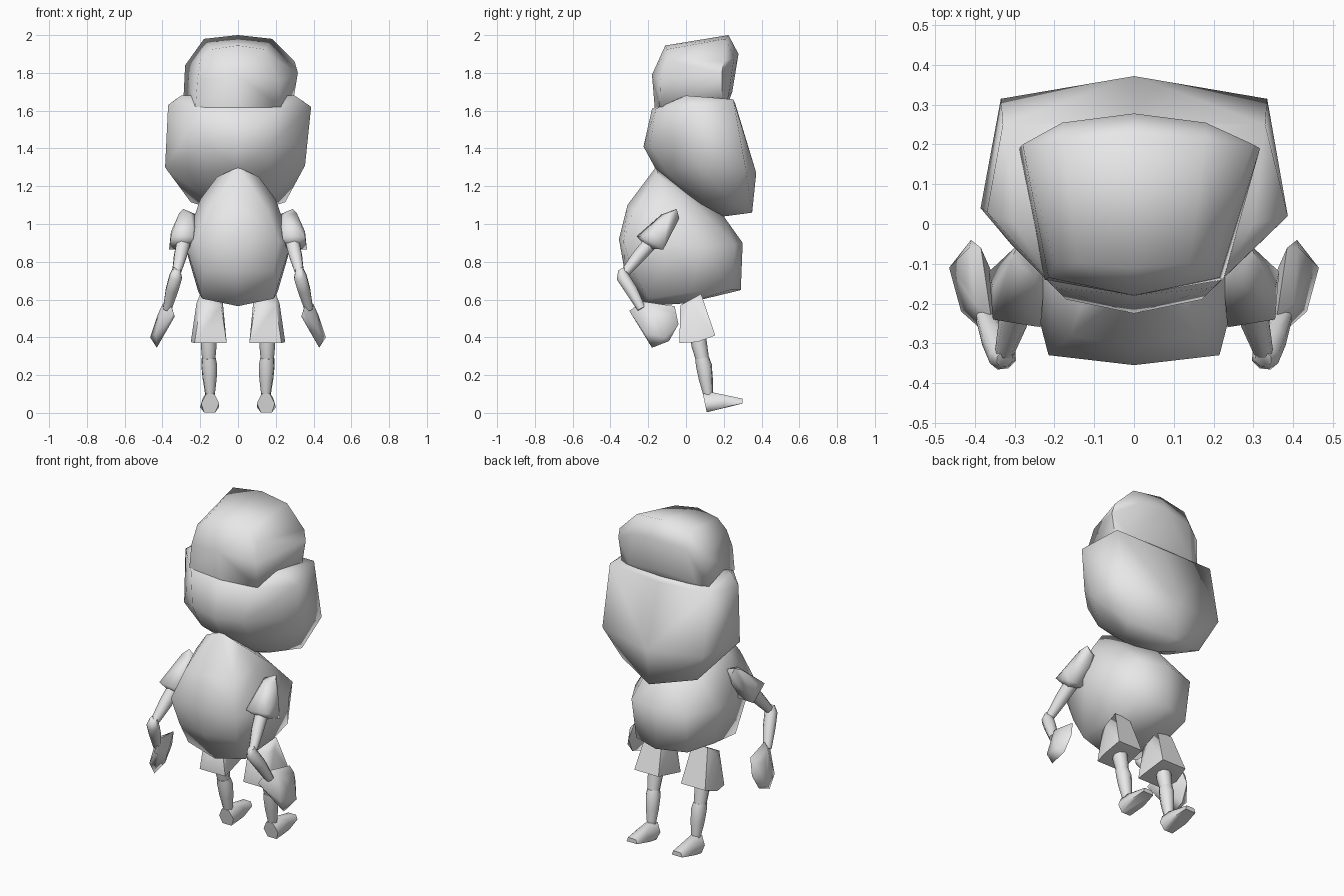
import bpy
import bmesh
import math
from mathutils import Vector

# Remove the default object
default_object = bpy.data.objects.get("Cube")
if default_object:
    bpy.data.objects.remove(default_object, do_unlink=True)

# Single plain grey
grey = bpy.data.materials.new("light_grey")
grey.use_nodes = True
grey.diffuse_color = (.8, .8, .8, 1)
grey.node_tree.nodes["Principled BSDF"].inputs["Base Color"].default_value = (.8, .8, .8, 1)


def finish(name, bm, crease_degrees):
    """Turn a bmesh into a named object with smooth faces and sharp creases."""
    bmesh.ops.recalc_face_normals(bm, faces=bm.faces)
    mesh = bpy.data.meshes.new(name)
    bm.to_mesh(mesh)
    bm.free()
    mesh.materials.append(grey)
    part = bpy.data.objects.new(name, mesh)
    bpy.context.collection.objects.link(part)
    bpy.ops.object.select_all(action='DESELECT')
    part.select_set(True)
    bpy.context.view_layer.objects.active = part
    bpy.ops.object.shade_smooth_by_angle(angle=math.radians(crease_degrees))
    return part


def hull(name, corners, crease_degrees):
    """Faceted convex volume wrapped around a few corner points."""
    bm = bmesh.new()
    for corner in corners:
        bm.verts.new(corner)
    result = bmesh.ops.convex_hull(bm, input=bm.verts)
    inner = [v for v in result["geom_interior"] if isinstance(v, bmesh.types.BMVert)]
    bmesh.ops.delete(bm, geom=inner, context='VERTS')
    return finish(name, bm, crease_degrees)


def flip(points):
    return [(-x, y, z) for x, y, z in points]


def symmetric_hull(name, half, one_sided=(), crease_degrees=75):
    """Volume described by its left half, plus points found on one side only."""
    other_half = flip([point for point in half if point[0] > 0])
    return hull(name, half + other_half + list(one_sided), crease_degrees)


def paired_hull(name, corners, crease_degrees=65):
    hull("left_" + name, corners, crease_degrees)
    hull("right_" + name, flip(corners), crease_degrees)


def limb(name, path, radii, sides=8):
    """Tapered tube along a path of points, capped at both ends."""
    bm = bmesh.new()
    path = [Vector(point) for point in path]
    turn = (path[-1] - path[0]).to_track_quat('Z', 'Y')
    rings = []
    for centre, radius in zip(path, radii):
        ring = []
        for i in range(sides):
            angle = math.tau * i / sides
            offset = Vector((math.cos(angle), math.sin(angle), 0)) * radius
            ring.append(bm.verts.new(centre + turn @ offset))
        rings.append(ring)
    for lower, upper in zip(rings, rings[1:]):
        for i in range(sides):
            j = (i + 1) % sides
            bm.faces.new((lower[i], lower[j], upper[j], upper[i]))
    bm.faces.new(rings[0])
    bm.faces.new(rings[-1])
    return finish(name, bm, 60)


def paired_limb(name, path, radii):
    limb("left_" + name, path, radii)
    limb("right_" + name, flip(path), radii)


# Upper head: narrow at the front, wide at the back
symmetric_hull("upper_head", [
    (0, -.165, 1.61), (.225, -.14, 1.62), (.29, .19, 1.64), (0, .21, 1.6),
    (0, -.18, 1.79), (.215, -.135, 1.76), (.2, -.1, 1.87),
    (0, -.11, 1.945), (.14, -.1, 1.925),
    (0, .225, 2), (.18, .21, 1.98), (.28, .2, 1.84),
    (0, .278, 1.9), (.18, .255, 1.88), (0, .245, 1.7), (.22, .225, 1.68),
], [(.317, .19, 1.8), (.3, .2, 1.86)])

# Lower head: rounded front and a flat back panel running down to a point
symmetric_hull("lower_head", [
    (0, -.18, 1.61), (.2, -.16, 1.61), (.3, 0, 1.68), (.37, .03, 1.63),
    (.33, .25, 1.66), (0, .26, 1.64),
    (0, -.225, 1.41), (.17, -.19, 1.42), (.31, -.05, 1.42),
    (0, -.16, 1.29), (.17, -.1, 1.27), (.355, .07, 1.31),
    (.335, .315, 1.3), (0, .372, 1.27),
    (.25, .25, 1.115), (.15, .1, 1.12), (0, .06, 1.1),
    (0, .2, 1.04), (0, .35, 1.06),
], [(.387, .02, 1.62), (-.386, .04, 1.3)])

# Egg-shaped body leaning forward at the belly
symmetric_hull("body", [
    (0, -.16, 1.3), (.11, -.14, 1.25), (.2, -.11, 1.13),
    (0, -.31, 1.1), (.16, -.28, 1.07),
    (0, -.355, .92), (.215, -.33, .91), (0, -.325, .75), (.19, -.285, .75),
    (0, -.22, .565), (.19, -.2, .605), (.28, -.08, .9), (.28, .08, .88),
    (0, .3, .9), (.18, .26, .89), (0, .29, .65), (.17, .23, .65),
    (0, .2, 1.04), (.16, .1, 1.05), (0, 0, .58), (.21, .03, .64),
])

# Sleeves flaring from the shoulders
paired_hull("sleeve", [
    (.22, -.07, 1.05), (.25, -.13, 1.05), (.29, -.05, 1.08),
    (.31, -.09, 1.06), (.27, -.035, 1.03), (.355, -.16, .96),
    (.235, -.26, .935), (.355, -.24, .935), (.365, -.12, .865),
    (.24, -.12, .87), (.3, -.2, .87),
])

# Arms bent at the elbow
paired_limb("upper_arm",
            [(.285, -.17, .92), (.305, -.25, .83), (.325, -.32, .745)],
            [.04, .036, .025])
paired_limb("forearm",
            [(.325, -.34, .76), (.33, -.335, .72), (.35, -.29, .65), (.375, -.235, .55)],
            [.022, .036, .035, .024])

# Paddle-shaped hands
paired_hull("hand", [
    (.345, -.3, .54), (.36, -.23, .59), (.4, -.2, .575), (.385, -.06, .565),
    (.345, -.15, .53), (.335, -.27, .51), (.41, -.04, .47),
    (.465, -.11, .4), (.43, -.18, .345), (.42, -.09, .38), (.435, -.22, .42),
    (.415, -.06, .53), (.37, -.15, .45), (.425, -.15, .52),
])

# Short trouser legs
paired_hull("trouser_leg", [
    (.09, -.03, .57), (.2, -.03, .57), (.1, .08, .63), (.2, .08, .63),
    (.22, .03, .58), (.08, .03, .58),
    (.06, -.035, .37), (.23, -.035, .37), (.25, .06, .375),
    (.235, .155, .41), (.075, .155, .41),
])

# Legs: knee section inside the trouser, then the shin
paired_limb("knee",
            [(.155, .06, .44), (.155, .07, .36), (.155, .09, .27)],
            [.04, .042, .034])
paired_limb("shin",
            [(.155, .085, .29), (.152, .095, .25), (.15, .105, .18), (.148, .118, .09)],
            [.038, .043, .038, .025])

# Feet with rounded heels and thin toes
paired_hull("foot", [
    (.125, .09, .1), (.17, .09, .1), (.13, .135, .11), (.165, .135, .11),
    (.1, .1, .05), (.195, .1, .05), (.12, .11, .003), (.18, .11, .003),
    (.1, .2, .03), (.2, .2, .03), (.115, .21, .08), (.185, .21, .08),
    (.115, .3, .05), (.185, .3, .05), (.125, .3, .075), (.175, .3, .075),
])
